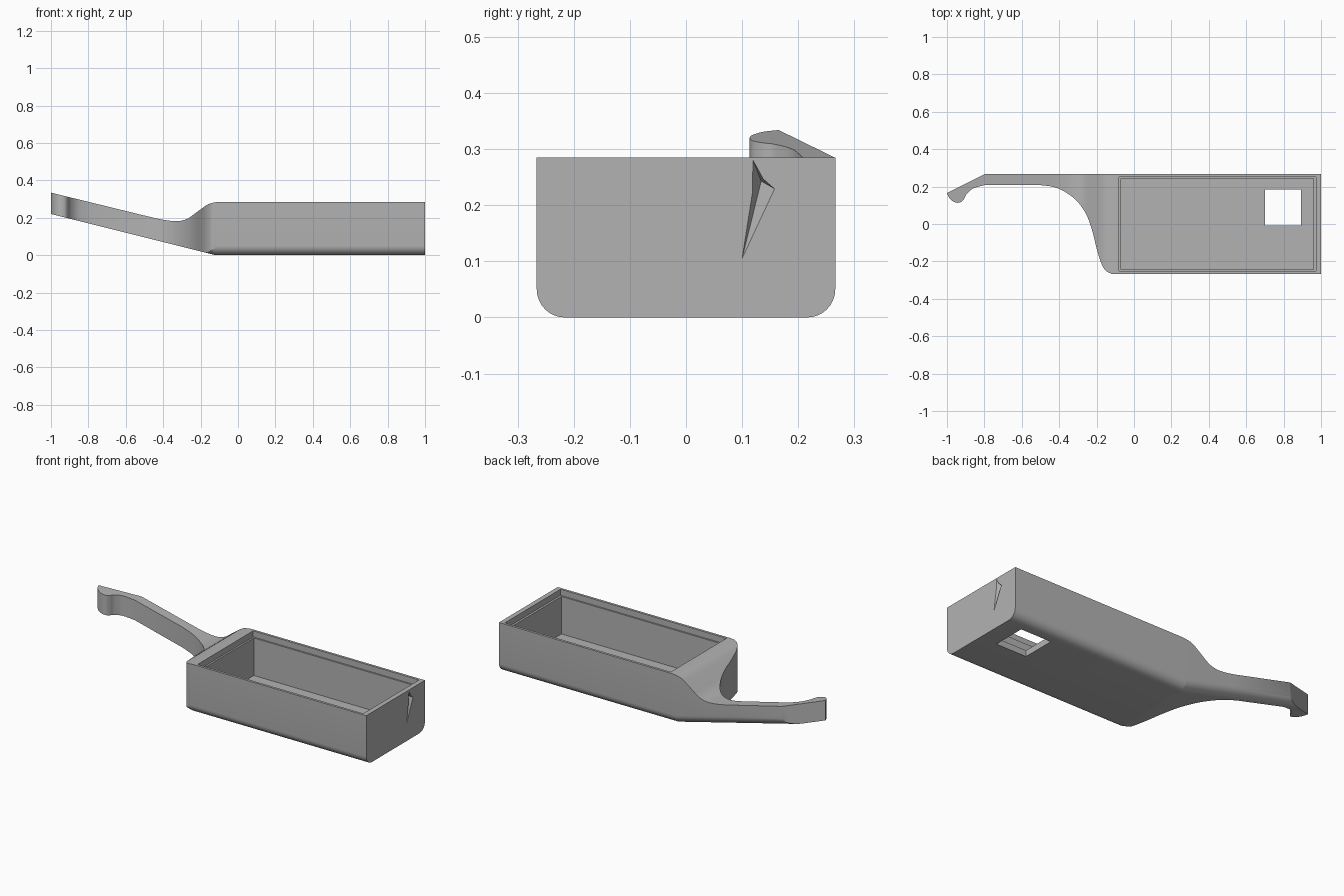
import bpy, bmesh, math

if "Cube" in bpy.data.objects:
    bpy.data.objects.remove(bpy.data.objects["Cube"], do_unlink=True)

grey = bpy.data.materials.new("plain grey")
grey.use_nodes = True
grey.diffuse_color = (0.45, 0.45, 0.45, 1)
grey.node_tree.nodes["Principled BSDF"].inputs["Base Color"].default_value = (0.45, 0.45, 0.45, 1)


def make(name, bm):
    bmesh.ops.recalc_face_normals(bm, faces=bm.faces)
    mesh = bpy.data.meshes.new(name)
    bm.to_mesh(mesh)
    bm.free()
    mesh.materials.append(grey)
    obj = bpy.data.objects.new(name, mesh)
    bpy.context.collection.objects.link(obj)
    return obj


def loft(name, rings):
    """Solid skin through matching rings of points."""
    bm = bmesh.new()
    loops = [[bm.verts.new(p) for p in ring] for ring in rings]
    n = len(loops[0])
    for a, b in zip(loops, loops[1:]):
        for i in range(n):
            j = (i + 1) % n
            bm.faces.new((a[i], a[j], b[j], b[i]))
    bm.faces.new(loops[0])
    bm.faces.new(loops[-1])
    return make(name, bm)


def box(name, x0, x1, y0, y1, z0, z1):
    plan = [(x0, y0), (x1, y0), (x1, y1), (x0, y1)]
    return loft(name, [[(x, y, z) for x, y in plan] for z in (z0, z1)])


def smooth_path(points, steps=5):
    """Catmull-Rom curve through the points."""
    out = []
    for i in range(len(points) - 1):
        p = [points[max(0, min(len(points) - 1, i + k))] for k in (-1, 0, 1, 2)]
        for s in range(steps):
            t = s / steps
            out.append(tuple(
                0.5 * (2 * b + (c - a) * t + (2 * a - 5 * b + 4 * c - d) * t * t
                       + (3 * b - a - 3 * c + d) * t ** 3) for a, b, c, d in zip(*p)))
    return out + [points[-1]]


def boolean(obj, cutter, operation):
    mod = obj.modifiers.new(operation.lower(), "BOOLEAN")
    mod.operation = operation
    mod.solver = "EXACT"
    mod.object = cutter
    bpy.context.view_layer.objects.active = obj
    bpy.ops.object.modifier_apply(modifier=mod.name)
    bpy.data.objects.remove(cutter, do_unlink=True)


# Side shape: sloping handle flowing up into the level tray, rounded underneath
HALF, R = 0.266, 0.05
top = [(-1, 0.334), (-0.8, 0.285)] + smooth_path(
    [(-0.44, 0.197), (-0.38, 0.186), (-0.32, 0.182), (-0.27, 0.195), (-0.22, 0.23),
     (-0.17, 0.266), (-0.14, 0.279), (-0.1, 0.285)]) + [(1, 0.285)]


def section(x, z_top):
    z_low = max(0, -0.25 * (x + 0.12))
    ring = [(x, HALF, z_top), (x, -HALF, z_top)]
    for side, start in ((-1, math.pi), (1, 1.5 * math.pi)):
        for k in range(9):
            a = start + k * math.pi / 16
            ring.append((x, side * (HALF - R) + R * math.cos(a), z_low + R + R * math.sin(a)))
    return ring


top.append((-0.12, 0.283))
body = loft("tray_with_handle", [section(x, z) for x, z in sorted(top)])

# Plan shape: hooked tip, slim handle and curved shoulder
tip = smooth_path([(-1, 0.165), (-0.985, 0.135), (-0.955, 0.115), (-0.925, 0.117),
                   (-0.908, 0.135), (-0.895, 0.16), (-0.86, 0.19), (-0.8, 0.208)])
shoulder = smooth_path([(-0.5, 0.208), (-0.41, 0.192), (-0.32, 0.137), (-0.26, 0.06),
                        (-0.225, -0.03), (-0.2, -0.13), (-0.175, -0.21),
                        (-0.15, -0.25), (-0.12, -HALF)])
plan = [(1.1, 0.3), (-0.73, 0.3), (-1, 0.165)] + tip[1:] + shoulder[:-1] + [
    (-0.12, -0.27), (-0.12, -0.3), (1.1, -0.3)]
boolean(body, loft("plan_cutter", [[(x, y, z) for x, y in plan] for z in (-0.1, 0.5)]), "INTERSECT")

# Hollow, stepped lid recess and floor opening
boolean(body, box("hollow", -0.07, 0.96, -0.243, 0.243, 0.035, 0.4), "DIFFERENCE")
boolean(body, box("lid_recess", -0.08, 0.972, -0.252, 0.252, 0.25, 0.4), "DIFFERENCE")
boolean(body, box("floor_opening", 0.7, 0.893, -0.008, 0.185, -0.1, 0.1), "DIFFERENCE")

# Sharp nick in the end wall
nick = bmesh.new()
outline = [(0.118, 0.284), (0.138, 0.247), (0.16, 0.228), (0.097, 0.093), (0.117, 0.22)]
rim = [nick.verts.new((1.002, y, z)) for y, z in outline]
apex = nick.verts.new((0.977, 0.134, 0.243))
nick.faces.new(rim)
for i in range(len(rim)):
    nick.faces.new((rim[i], rim[(i + 1) % len(rim)], apex))
boolean(body, make("nick_cutter", nick), "DIFFERENCE")

bpy.ops.object.select_all(action="DESELECT")
body.select_set(True)
bpy.context.view_layer.objects.active = body
bpy.ops.object.shade_smooth_by_angle(angle=math.radians(30))
